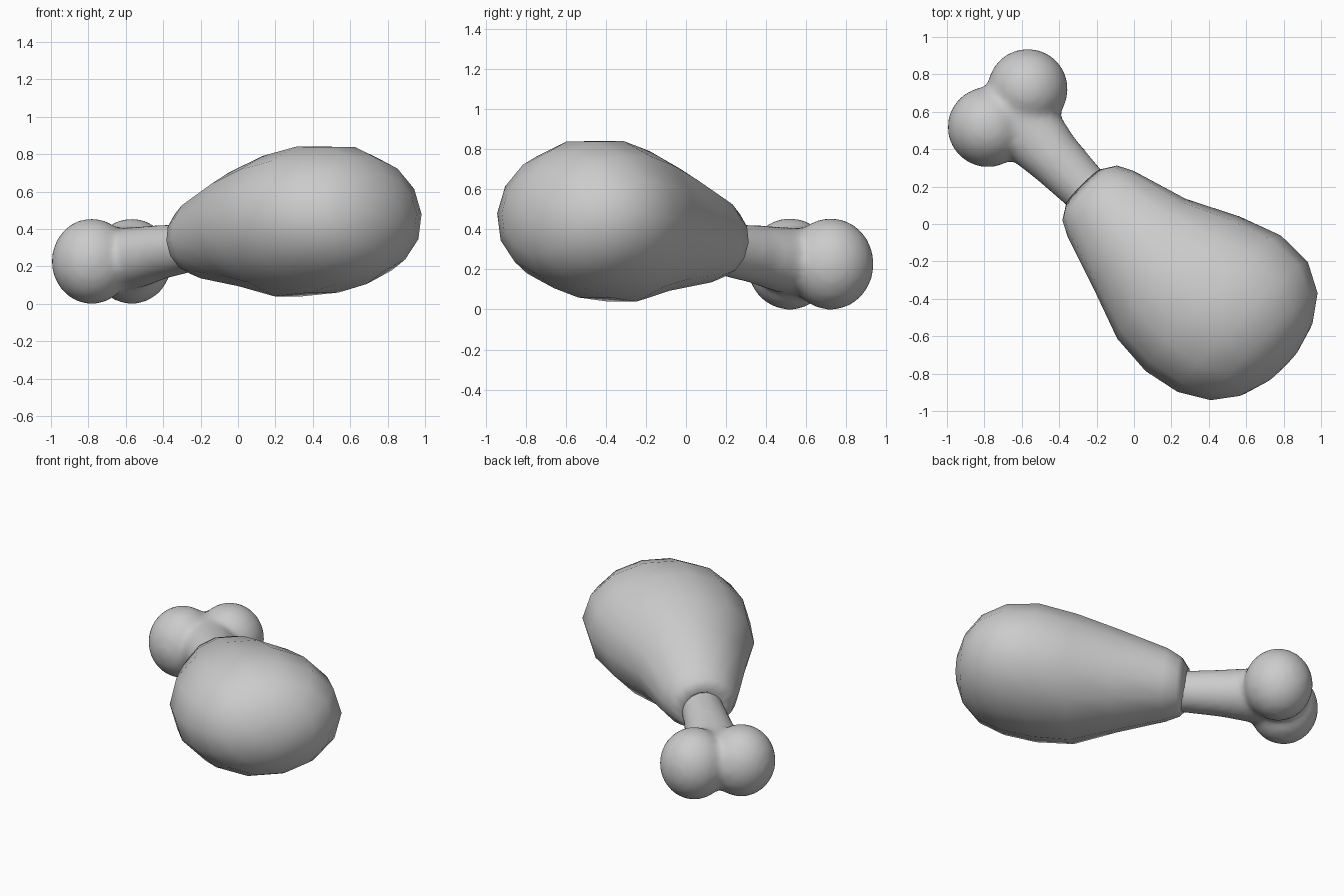
import bpy, bmesh, math
from mathutils import Vector, Matrix

if "Cube" in bpy.data.objects:
    bpy.data.objects.remove(bpy.data.objects["Cube"])

S = math.sqrt(0.5)
AXIS = Vector((S, -S, 0))   # lengthwise direction
SIDE = Vector((S, S, 0))    # crosswise direction
TILT = 0.12                 # axis rises toward the meat end


def loft(bm, rings, n):
    # rings: (along, across, height, half width, half height)
    loops = []
    for u, v, z, rv, rz in rings:
        loop = []
        for i in range(n):
            a = 2 * math.pi * i / n
            dz = rz * math.sin(a)
            p = AXIS * (u - TILT * dz) + SIDE * (v + rv * math.cos(a))
            loop.append(bm.verts.new((p.x, p.y, z + dz)))
        loops.append(loop)
    for a, b in zip(loops, loops[1:]):
        for i in range(n):
            j = (i + 1) % n
            bm.faces.new((a[i], a[j], b[j], b[i]))
    bm.faces.new(loops[0][::-1])
    bm.faces.new(loops[-1])
    bmesh.ops.recalc_face_normals(bm, faces=bm.faces[:])


def finish(bm, name):
    me = bpy.data.meshes.new(name)
    bm.to_mesh(me)
    bm.free()
    for p in me.polygons:
        p.use_smooth = True
    ob = bpy.data.objects.new(name, me)
    bpy.context.collection.objects.link(ob)
    return ob


# Meat: pear-shaped loft
bm = bmesh.new()
loft(bm, [
    (-0.27, -0.050, 0.320, 0.08, 0.08),
    (-0.33, -0.050, 0.315, 0.135, 0.13),
    (-0.285, -0.050, 0.335, 0.207, 0.18),
    (-0.20, -0.050, 0.352, 0.25, 0.222),
    (0.10, -0.055, 0.398, 0.345, 0.312),
    (0.37, -0.035, 0.415, 0.462, 0.385),
    (0.60, 0.0, 0.450, 0.512, 0.40),
    (0.80, 0.022, 0.472, 0.492, 0.375),
    (0.955, 0.028, 0.480, 0.405, 0.31),
    (1.05, 0.025, 0.485, 0.275, 0.21),
    (1.098, 0.025, 0.488, 0.12, 0.09),
    (1.103, 0.025, 0.488, 0.02, 0.02),
], 14)
finish(bm, "meat")

# Bone: flared shaft with two knobs, fused into one surface
bm = bmesh.new()
loft(bm, [
    (-0.86, -0.040, 0.235, 0.22, 0.17),
    (-0.70, -0.044, 0.252, 0.178, 0.160),
    (-0.55, -0.050, 0.275, 0.152, 0.145),
    (-0.33, -0.052, 0.298, 0.134, 0.130),
    (-0.20, -0.052, 0.315, 0.134, 0.130),
], 24)
for x, y in ((-0.782, 0.518), (-0.568, 0.722)):
    m = Matrix.Translation((x, y, 0.227)) @ Matrix.Diagonal((0.216, 0.216, 0.229, 1))
    bmesh.ops.create_uvsphere(bm, u_segments=24, v_segments=16, radius=1, matrix=m)
bone = finish(bm, "bone")
rem = bone.modifiers.new("fuse", 'REMESH')
rem.mode = 'VOXEL'
rem.voxel_size = 0.022
rem.use_smooth_shade = True
sm = bone.modifiers.new("soften", 'SMOOTH')
sm.factor = 0.5
sm.iterations = 8
